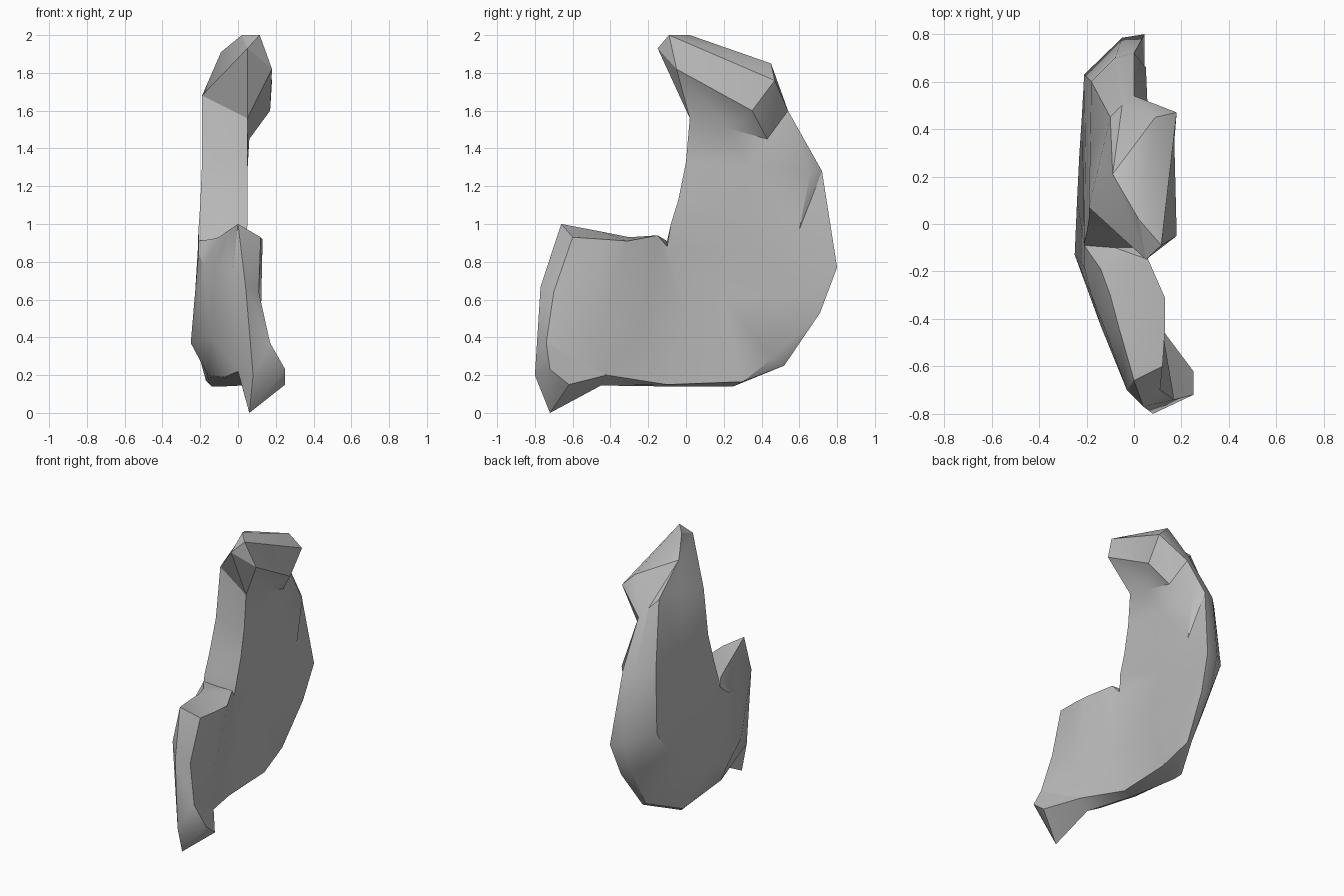
import bpy, bmesh, math

if "Cube" in bpy.data.objects:
    bpy.data.objects.remove(bpy.data.objects["Cube"])

# Cross-sections along the curved slab, from upper neck round to the front.
# Upper: inner right, inner left, outer left, back chamfer, outer rim, outer right
upper = [
    [(.05, .02, 1.56), (-.19, .07, 1.68), (-.1, .45, 1.72), (-.05, .5, 1.66), (0, .54, 1.6), (.06, .43, 1.45)],
    [(.05, 0, 1.33), (-.19, .02, 1.33), (-.18, .6, 1.28), (-.08, .7, 1.28), (0, .72, 1.28), (.05, .66, 1.28)],
    [(.05, -.04, 1.13), (-.2, -.04, 1.1), (-.21, .63, .85), (-.05, .785, .8), (.045, .8, .77), (.045, .6, .97)],
    [(.05, -.08, 1.0), (-.21, -.08, .96), (-.06, .7, .56), (-.02, .71, .545), (.02, .71, .53), (.03, .66, .63)],
]
# Lower: inner right, inner crest, inner left, left middle,
# outer left, outer rim, outer right, right middle
lower = [
    [(.04, -.1, .88), (-.08, -.1, .91), (-.21, -.09, .91), (-.23, .3, .5),
     (-.05, .53, .27), (-.02, .52, .25), (.03, .46, .29), (.02, .2, .6)],
    [(.06, -.15, .94), (-.14, -.19, .92), (-.21, -.18, .84), (-.24, .1, .43),
     (-.17, .28, .17), (-.14, .25, .14), (0, .3, .165), (.01, 0, .5)],
    [(.13, -.31, .91), (-.1, -.3, .93), (-.18, -.3, .78), (-.25, -.13, .37),
     (-.16, -.17, .2), (-.08, -.1, .14), (0, -.1, .15), (.04, -.22, .45)],
    [(.13, -.45, .92), (-.06, -.45, .96), (-.12, -.45, .78), (-.14, -.43, .4),
     (-.07, -.42, .19), (.02, -.45, .145), (.1, -.42, .2), (.12, -.45, .45)],
]


def mid(p, q):
    return tuple((a + b) / 2 for a, b in zip(p, q))


# Fill in the middle points so every section has nine corners
sections = []
for r in upper:
    sections.append([r[0], mid(r[0], r[1]), r[1], mid(r[1], r[2]), *r[2:], mid(r[0], r[5])])
sections[3][3] = (-.22, .45, .6)
sections[3][8] = (.03, .3, .85)
for r in lower:
    sections.append([*r[:5], mid(r[4], r[5]), *r[5:]])

bm = bmesh.new()
rings = [[bm.verts.new(p) for p in ring] for ring in sections]


def face(*vs):
    bm.faces.new(vs)


def verts(*points):
    return [bm.verts.new(p) for p in points]


# Skin between neighbouring sections
for a, b in zip(rings, rings[1:]):
    for j in range(9):
        k = (j + 1) % 9
        face(a[j], a[k], b[k], b[j])

# Front end: top corners, bottom corners, right edge, left edge and nose ridge
ir, il, ol, om, orr = verts((.12, -.6, .93), (0, -.66, 1.0), (0, -.69, .22), (.06, -.72, 0), (.25, -.62, .15))
r1, r2, r3 = verts((.11, -.7, .64), (.17, -.74, .37), (.25, -.72, .23))
l1, n1, n2 = verts((-.03, -.7, .76), (.04, -.77, .67), (.08, -.8, .2))
p_ir, p_ic, p_il, p_lm, p_ol, p_oc, p_om, p_or, p_rm = rings[-1]
face(p_ir, p_ic, il, ir)
face(p_ir, ir, r1)
face(p_ir, r1, p_rm)
face(p_rm, r1, r2)
face(p_rm, r2, p_or)
face(p_or, r2, r3)
face(p_or, r3, orr)
face(p_ic, il, l1)
face(p_ic, l1, p_il)
face(p_il, l1, p_lm)
face(p_lm, l1, ol)
face(p_lm, ol, p_ol)
face(p_ol, ol, p_oc)
face(p_oc, ol, om, p_om)
face(p_om, om, orr, p_or)
face(il, ir, r1, n1)
face(n1, r1, r2)
face(n1, r2, n2)
face(n2, r2, r3)
face(n2, r3, om)
face(r3, orr, om)
face(il, n1, l1)
face(l1, n1, n2)
face(l1, n2, ol)
face(ol, n2, om)

# Overhanging head on the upper neck
ir, ic, il, lm, ol, oc, om, orr, rm = rings[0]
tip, crest, top, side_f, side_b, side_t, back, left = verts(
    (.05, -.15, 1.93), (.115, -.09, 2.0), (.02, .02, 2.0), (.18, -.05, 1.82),
    (.17, .35, 1.6), (.18, .47, 1.76), (.09, .45, 1.85), (-.09, .21, 1.91))
face(ir, rm, side_f)
face(rm, side_b, side_f)
face(rm, orr, side_b)
face(orr, om, side_t)
face(orr, side_t, side_b)
face(side_f, side_b, crest)
face(crest, side_b, side_t)
face(crest, side_t, back)
face(crest, back, top)
face(top, back, left)
face(tip, side_f, crest)
face(tip, ir, side_f)
face(tip, crest, top)
face(tip, top, left)
face(tip, left, il)
face(tip, il, ic)
face(tip, ic, ir)
face(side_t, om, back)
face(back, om, oc)
face(back, oc, left)
face(left, oc, ol)
face(left, ol, lm)
face(left, lm, il)

bmesh.ops.recalc_face_normals(bm, faces=bm.faces)
bmesh.ops.triangulate(bm, faces=bm.faces)
mesh = bpy.data.meshes.new("curved_slab")
bm.to_mesh(mesh)
bm.free()
slab = bpy.data.objects.new("curved_slab", mesh)
bpy.context.collection.objects.link(slab)

# Plain grey material
grey = bpy.data.materials.new("grey")
grey.diffuse_color = (.5, .5, .5, 1)
grey.use_nodes = True
grey.node_tree.nodes["Principled BSDF"].inputs["Base Color"].default_value = grey.diffuse_color
mesh.materials.append(grey)

bpy.context.view_layer.objects.active = slab
slab.select_set(True)
bpy.ops.object.shade_smooth_by_angle(angle=math.radians(32))
